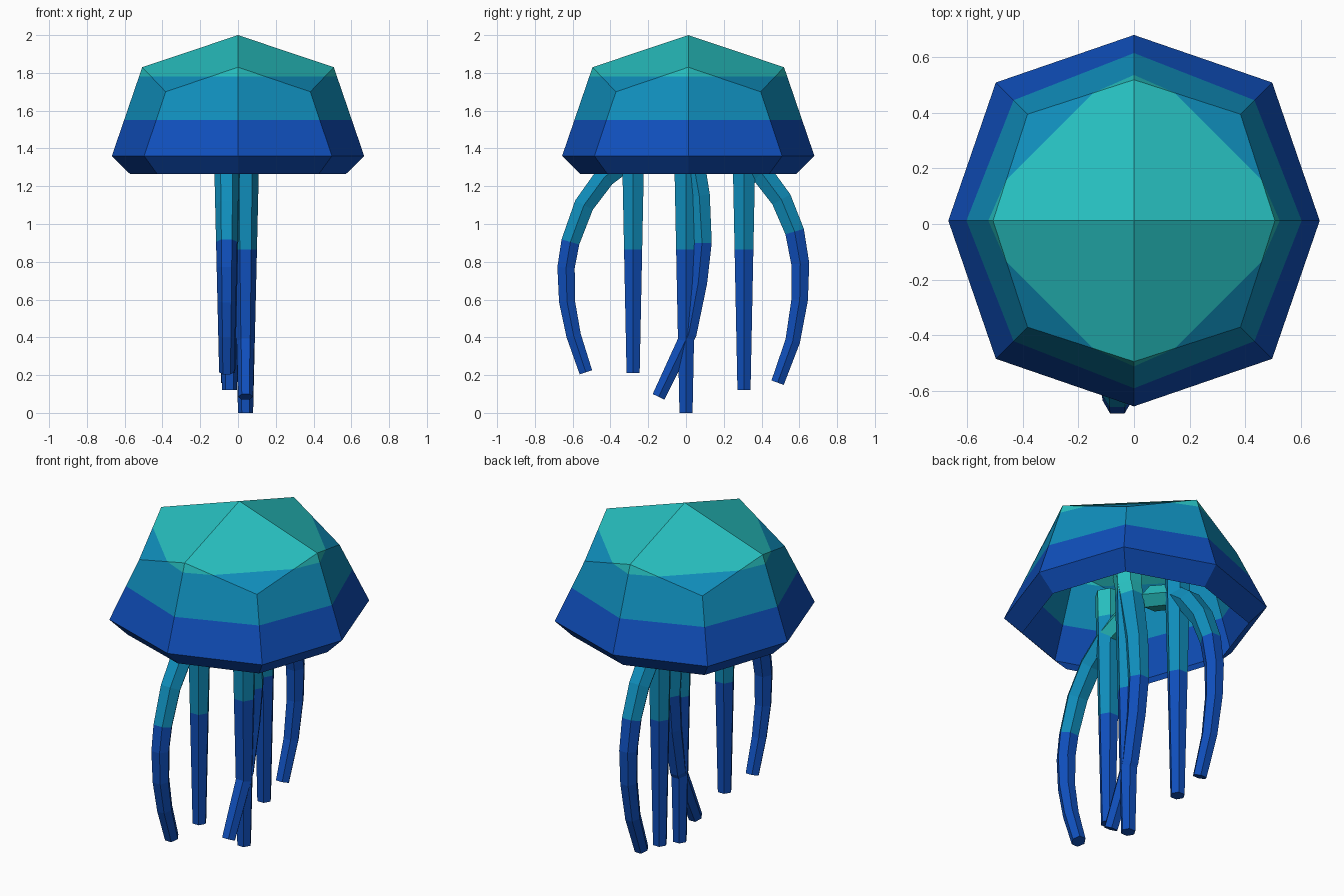
import bpy, bmesh, math
from mathutils import Vector

if "Cube" in bpy.data.objects:
    bpy.data.objects.remove(bpy.data.objects["Cube"])


def make_mat(name, rgb):
    m = bpy.data.materials.new(name)
    m.diffuse_color = (*rgb, 1)
    m.use_nodes = True
    m.node_tree.nodes["Principled BSDF"].inputs["Base Color"].default_value = m.diffuse_color
    return m


MATS = [make_mat("deep blue", (0.005, 0.078, 0.50)),
        make_mat("ocean blue", (0.005, 0.27, 0.50)),
        make_mat("teal", (0.02, 0.52, 0.52))]


def finish(bm, name):
    mesh = bpy.data.meshes.new(name)
    bm.to_mesh(mesh)
    bm.free()
    for m in MATS:
        mesh.materials.append(m)
    ob = bpy.data.objects.new(name, mesh)
    bpy.context.collection.objects.link(ob)
    return ob


# Bell: open eight-sided dome, four quads on top, coloured in height bands
CY = 0.012
bm = bmesh.new()
rings = []
# (edge-middle reach, its height, corner reach, its height)
for rm, zm, rc, zc in [(0.507, 1.83, 0.383, 1.70), (0.668, 1.36, 0.497, 1.36),
                       (0.572, 1.265, 0.428, 1.265)]:
    ring = []
    for k in range(8):
        a = k * math.pi / 4
        r, z = (rc * math.sqrt(2), zc) if k % 2 else (rm, zm)
        ring.append(bm.verts.new((r * math.cos(a), CY + r * math.sin(a), z)))
    rings.append(ring)
apex = bm.verts.new((0, CY, 2.0))
for k in range(0, 8, 2):
    bm.faces.new((apex, rings[0][k], rings[0][k + 1], rings[0][(k + 2) % 8]))
for up, lo in zip(rings, rings[1:]):
    for k in range(8):
        j = (k + 1) % 8
        bm.faces.new((up[k], lo[k], lo[j], up[j]))
for z in (1.55, 1.78):
    bmesh.ops.bisect_plane(bm, geom=bm.verts[:] + bm.edges[:] + bm.faces[:],
                           plane_co=(0, 0, z), plane_no=(0, 0, 1))
for f in bm.faces:
    mz = sum(v.co.z for v in f.verts) / len(f.verts)
    f.material_index = 2 if mz > 1.78 else 1 if mz > 1.55 else 0
finish(bm, "bell")


# Tentacles: tapered six-sided tubes following a path in the y-z plane
def tentacle(name, x, path, blue_from, teal_to):
    """Segments before teal_to are teal, from blue_from on are deep blue."""
    bm = bmesh.new()
    pts = [Vector((x, y, z)) for y, z in path]
    side = Vector((1, 0, 0))
    rings = []
    for i, p in enumerate(pts):
        t = (pts[min(i + 1, len(pts) - 1)] - pts[max(i - 1, 0)]).normalized()
        n = side.cross(t)
        r = 0.04 + 0.0235 * max(p.z - path[-1][1], 0)
        rings.append([bm.verts.new(p + r * (side * math.cos(k * math.pi / 3)
                                            + n * math.sin(k * math.pi / 3)))
                      for k in range(6)])
    for i, (a, b) in enumerate(zip(rings, rings[1:])):
        for k in range(6):
            j = (k + 1) % 6
            f = bm.faces.new((a[k], a[j], b[j], b[k]))
            f.material_index = 2 if i < teal_to else 1 if i < blue_from else 0
    bm.faces.new(rings[0]).material_index = 2
    bm.faces.new(rings[-1])
    bmesh.ops.recalc_face_normals(bm, faces=bm.faces[:])
    finish(bm, name)


# Straight hanging tentacles
for name, x, y, foot in [("straight_tentacle_middle", 0.04, 0.0, 0.0),
                         ("straight_tentacle_front", -0.055, -0.28, 0.21),
                         ("straight_tentacle_back", -0.045, 0.307, 0.12)]:
    tentacle(name, x, [(y, 1.62), (y, 1.46), (y, 0.865), (y, foot)], 2, 1)

# Curved tentacles
tentacle("curved_tentacle_front", -0.06,
         [(-0.1, 1.43), (-0.3, 1.35), (-0.43, 1.25), (-0.54, 1.1), (-0.612, 0.905),
          (-0.635, 0.77), (-0.63, 0.59), (-0.595, 0.41), (-0.53, 0.215)], 4, 1)
tentacle("curved_tentacle_back", -0.05,
         [(0.09, 1.43), (0.28, 1.36), (0.40, 1.27), (0.505, 1.13), (0.575, 0.96),
          (0.605, 0.79), (0.602, 0.6), (0.565, 0.38), (0.485, 0.16)], 4, 1)
tentacle("curved_tentacle_middle", 0.04,
         [(-0.02, 1.6), (0.02, 1.43), (0.07, 1.15), (0.085, 0.9), (0.065, 0.69),
          (0.015, 0.42), (-0.145, 0.085)], 3, 1)
